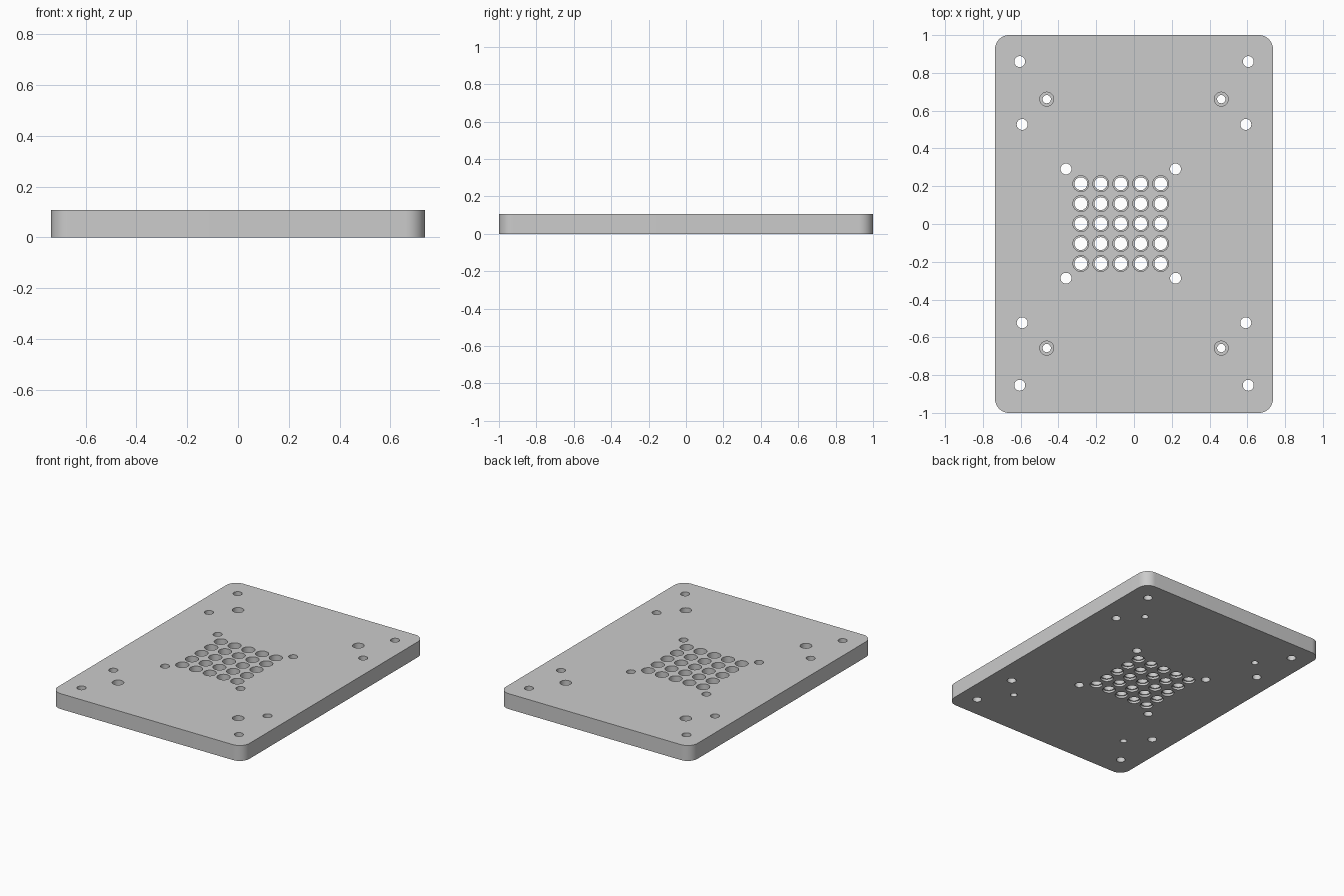
import bpy, bmesh
from math import cos, sin, pi, radians

if "Cube" in bpy.data.objects:
    bpy.data.objects.remove(bpy.data.objects["Cube"])

H, HX, HY, R = 0.107, 0.736, 1.0, 0.075
SEG = 32


def loft(bm, rings):
    """Close a stack of vertex rings into a solid."""
    loops = [[bm.verts.new(p) for p in ring] for ring in rings]
    n = len(loops[0])
    for a, b in zip(loops, loops[1:]):
        for i in range(n):
            j = (i + 1) % n
            bm.faces.new((a[i], a[j], b[j], b[i]))
    bm.faces.new(loops[0][::-1])
    bm.faces.new(loops[-1])


def make_object(name, bm):
    me = bpy.data.meshes.new(name)
    bm.to_mesh(me)
    bm.free()
    ob = bpy.data.objects.new(name, me)
    bpy.context.collection.objects.link(ob)
    return ob


# Rounded rectangular plate
outline = []
for k, (sx, sy) in enumerate([(1, 1), (-1, 1), (-1, -1), (1, -1)]):
    for i in range(13):
        a = (k + i / 12) * pi / 2
        outline.append((sx * (HX - R) + R * cos(a), sy * (HY - R) + R * sin(a)))
bm = bmesh.new()
loft(bm, [[(x, y, z) for x, y in outline] for z in (0, H)])
plate = make_object("mounting_plate", bm)

# Hole cutters, each a turned profile of (radius, height)
plain = [(0.029, -0.05), (0.029, H + 0.05)]
counterbore = [(0.022, -0.05), (0.022, 0.05), (0.037, 0.05), (0.037, H + 0.05)]
stepped = [(0.041, -0.05), (0.041, 0.015), (0.034, 0.015), (0.034, 0.05),
           (0.042, 0.05), (0.042, H + 0.05)]
cut = bmesh.new()


def hole(x, y, profile):
    loft(cut, [[(x + r * cos(2 * pi * i / SEG), y + r * sin(2 * pi * i / SEG), z)
                for i in range(SEG)] for r, z in profile])


# Corner, side and counterbored fixing holes, and holes around the grid
for sx in (-1, 1):
    for sy in (-1, 1):
        hole(sx * 0.605, sy * 0.857 + 0.003, plain)
        hole(sx * 0.592, sy * 0.525 + 0.002, plain)
        hole(sx * 0.462, sy * 0.659 + 0.002, counterbore)
        hole(-0.07 + sx * 0.29, sy * 0.289 + 0.002, plain)

# Five by five grid
for i in range(-2, 3):
    for j in range(-2, 3):
        hole(-0.07 + i * 0.1057, 0.002 + j * 0.1057, stepped)

cutter = make_object("hole_cutter", cut)
cutter.hide_render = True

# Cut the holes, then remove the cutter
mod = plate.modifiers.new("holes", 'BOOLEAN')
mod.operation = 'DIFFERENCE'
mod.solver = 'EXACT'
mod.object = cutter
bpy.context.view_layer.objects.active = plate
plate.select_set(True)
cutter.select_set(False)
bpy.ops.object.modifier_apply(modifier=mod.name)
bpy.data.objects.remove(cutter)
bpy.ops.object.shade_smooth_by_angle(angle=radians(30))
